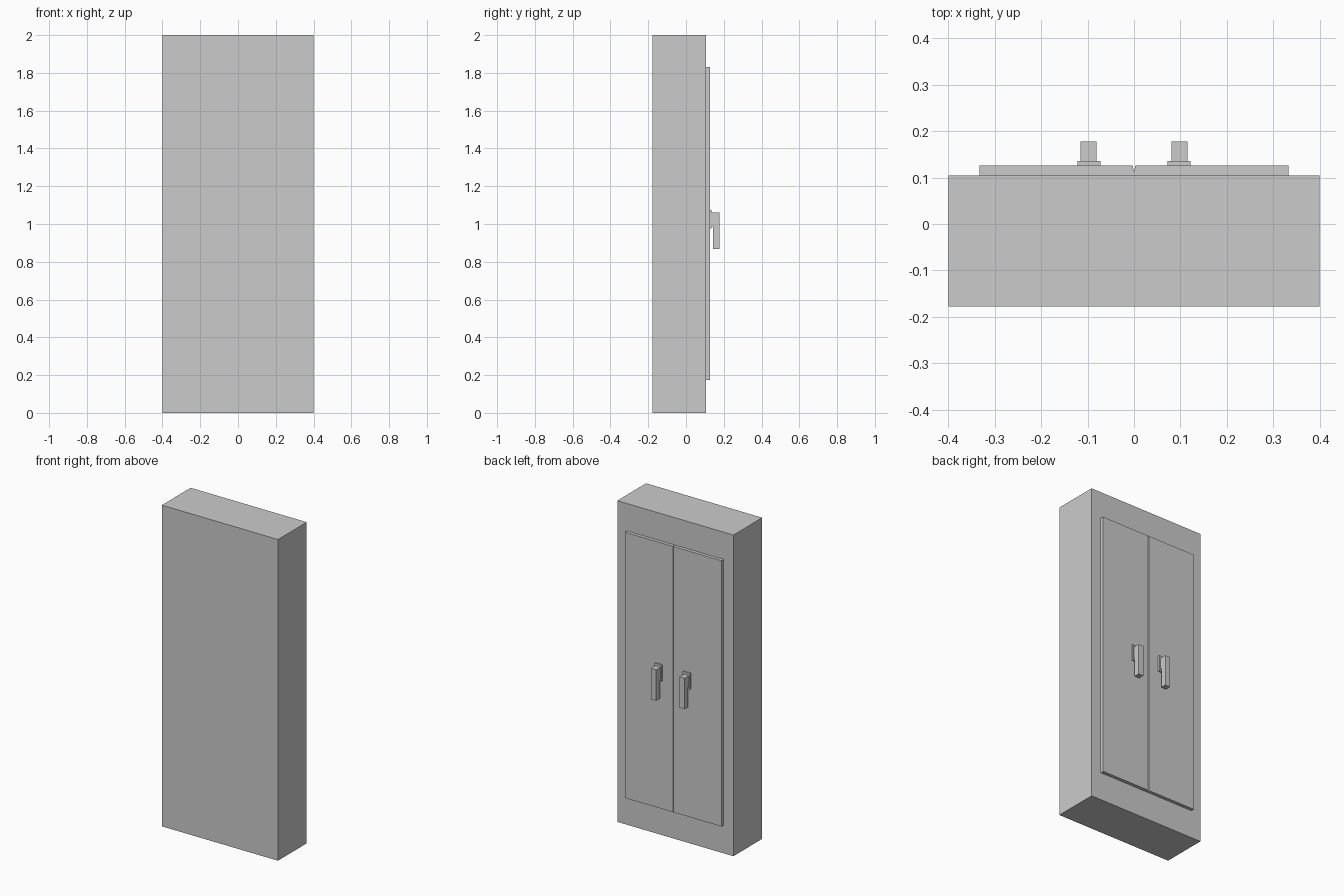
import bpy, bmesh
from mathutils import Vector

if "Cube" in bpy.data.objects:
    bpy.data.objects.remove(bpy.data.objects["Cube"])


def make_object(name, bm):
    bmesh.ops.recalc_face_normals(bm, faces=bm.faces)
    mesh = bpy.data.meshes.new(name)
    bm.to_mesh(mesh)
    bm.free()
    obj = bpy.data.objects.new(name, mesh)
    bpy.context.collection.objects.link(obj)
    return obj


def prism(name, profile, extrude):
    """Extrude a closed profile of 3D points along a vector."""
    bm = bmesh.new()
    face = bm.faces.new([bm.verts.new(p) for p in profile])
    res = bmesh.ops.extrude_face_region(bm, geom=[face], use_keep_orig=True)
    verts = [g for g in res["geom"] if isinstance(g, bmesh.types.BMVert)]
    bmesh.ops.translate(bm, verts=verts, vec=Vector(extrude))
    return make_object(name, bm)


def box(name, x, y, z):
    profile = [(x[0], y[0], z[0]), (x[1], y[0], z[0]),
               (x[1], y[1], z[0]), (x[0], y[1], z[0])]
    return prism(name, profile, (0, 0, z[1] - z[0]))


# Cabinet body
box("cabinet_body", (-0.4, 0.4), (-0.178, 0.105), (0, 2))

for side, s in (("left", -1), ("right", 1)):
    # Door leaf with a chamfered meeting edge
    door = [(0, 0.101), (0.333, 0.101), (0.333, 0.126), (0.003, 0.126), (0, 0.112)]
    prism(side + "_door", [(s * x, y, 0.175) for x, y in door], (0, 0, 1.655))

    # Handle backplate
    box(side + "_handle_plate", (s * 0.072, s * 0.122), (0.124, 0.136), (0.975, 1.075))

    # Lever: short neck turning down into a square grip
    lever = [(0.13, 1.06), (0.178, 1.06), (0.178, 0.867),
             (0.143, 0.867), (0.143, 0.988), (0.13, 0.988)]
    prism(side + "_handle_lever", [(s * 0.0805, y, z) for y, z in lever], (s * 0.035, 0, 0))
